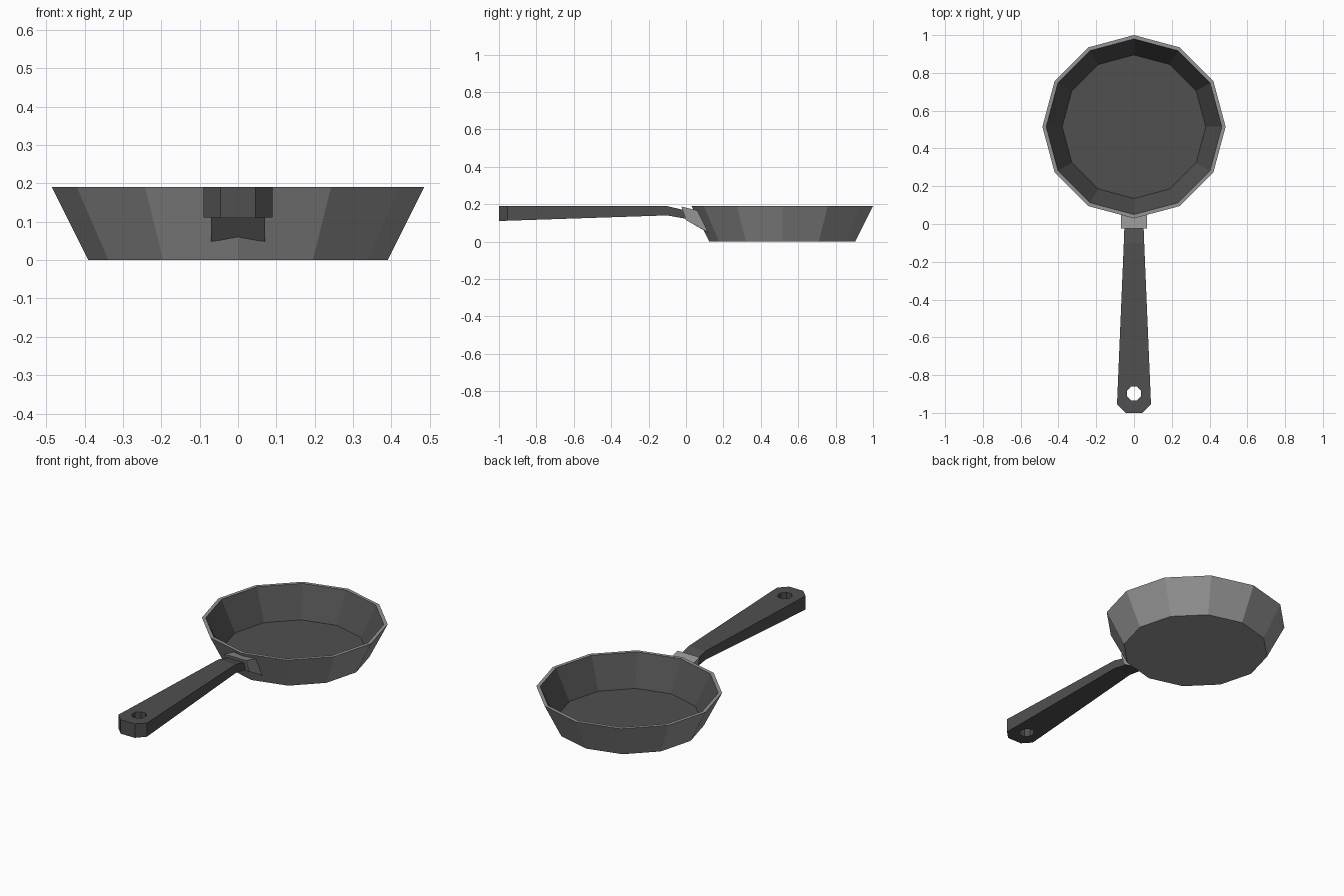
import bpy, bmesh, math

if "Cube" in bpy.data.objects:
    bpy.data.objects.remove(bpy.data.objects["Cube"])


def material(name, v):
    m = bpy.data.materials.new(name)
    m.diffuse_color = (v, v, v, 1)
    m.use_nodes = True
    m.node_tree.nodes["Principled BSDF"].inputs["Base Color"].default_value = m.diffuse_color
    return m


steel = material("grey steel", 0.30)
dark = material("dark coating", 0.08)


def loft(name, rings, mats, caps=True, dark_from=None):
    """Skin closed rings of points; strips from index dark_from on use mats[1]."""
    bm = bmesh.new()
    vs = [[bm.verts.new(p) for p in r] for r in rings]
    n = len(vs[0])
    for i, (a, b) in enumerate(zip(vs, vs[1:])):
        for j in range(n):
            k = (j + 1) % n
            f = bm.faces.new((a[j], a[k], b[k], b[j]))
            if dark_from is not None and i >= dark_from:
                f.material_index = 1
    if caps:
        bm.faces.new(vs[0][::-1])
        f = bm.faces.new(vs[-1])
        if dark_from is not None:
            f.material_index = 1
    bmesh.ops.recalc_face_normals(bm, faces=bm.faces)
    me = bpy.data.meshes.new(name)
    bm.to_mesh(me)
    bm.free()
    for m in mats:
        me.materials.append(m)
    ob = bpy.data.objects.new(name, me)
    bpy.context.collection.objects.link(ob)
    return ob


def ring(r, z, cy, n):
    return [(r * math.sin(math.tau * i / n), cy + r * math.cos(math.tau * i / n), z)
            for i in range(n)]


# Twelve-sided pan: outer wall, rim, then dark inner wall and floor
profile = [(0.39, 0), (0.485, 0.19), (0.465, 0.19), (0.38, 0.02)]
loft("pan", [ring(r, z, 0.515, 12) for r, z in profile], [steel, dark], dark_from=2)

# Bracket joining handle to pan, its back following the wall's ridge
sections = []
for x in (-0.07, 0, 0.07):
    back = 0.27 * abs(x) + 0.004
    sections.append([(x, -0.025, 0.188), (x, 0.039 + back, 0.172 - 0.25 * back),
                     (x, 0.095 + back, 0.06 - 0.5 * back), (x, 0.0, 0.115)])
loft("bracket", sections, [steel])

# Tapered handle: y, half width, bottom z, top z
stations = [(-1.0, 0.045, 0.11, 0.19), (-0.955, 0.09, 0.1115, 0.19),
            (-0.1, 0.054, 0.14, 0.19), (0.01, 0.05, 0.12, 0.163)]
handle = loft("handle", [[(-w, y, b), (w, y, b), (w, y, t), (-w, y, t)]
                         for y, w, b, t in stations], [dark])

# Hanging hole
cutter = loft("hole_cutter", [[(x, y, z) for x, y, _ in
              [(0.039 * math.sin(math.tau * (i + 0.5) / 8),
                -0.897 + 0.041 * math.cos(math.tau * (i + 0.5) / 8), 0) for i in range(8)]]
              for z in (0.0, 0.3)], [dark])
cutter.hide_render = True
mod = handle.modifiers.new("hole", "BOOLEAN")
mod.operation = "DIFFERENCE"
mod.solver = "EXACT"
mod.object = cutter
bpy.context.view_layer.objects.active = handle
bpy.ops.object.modifier_apply(modifier="hole")
bpy.data.objects.remove(cutter)
